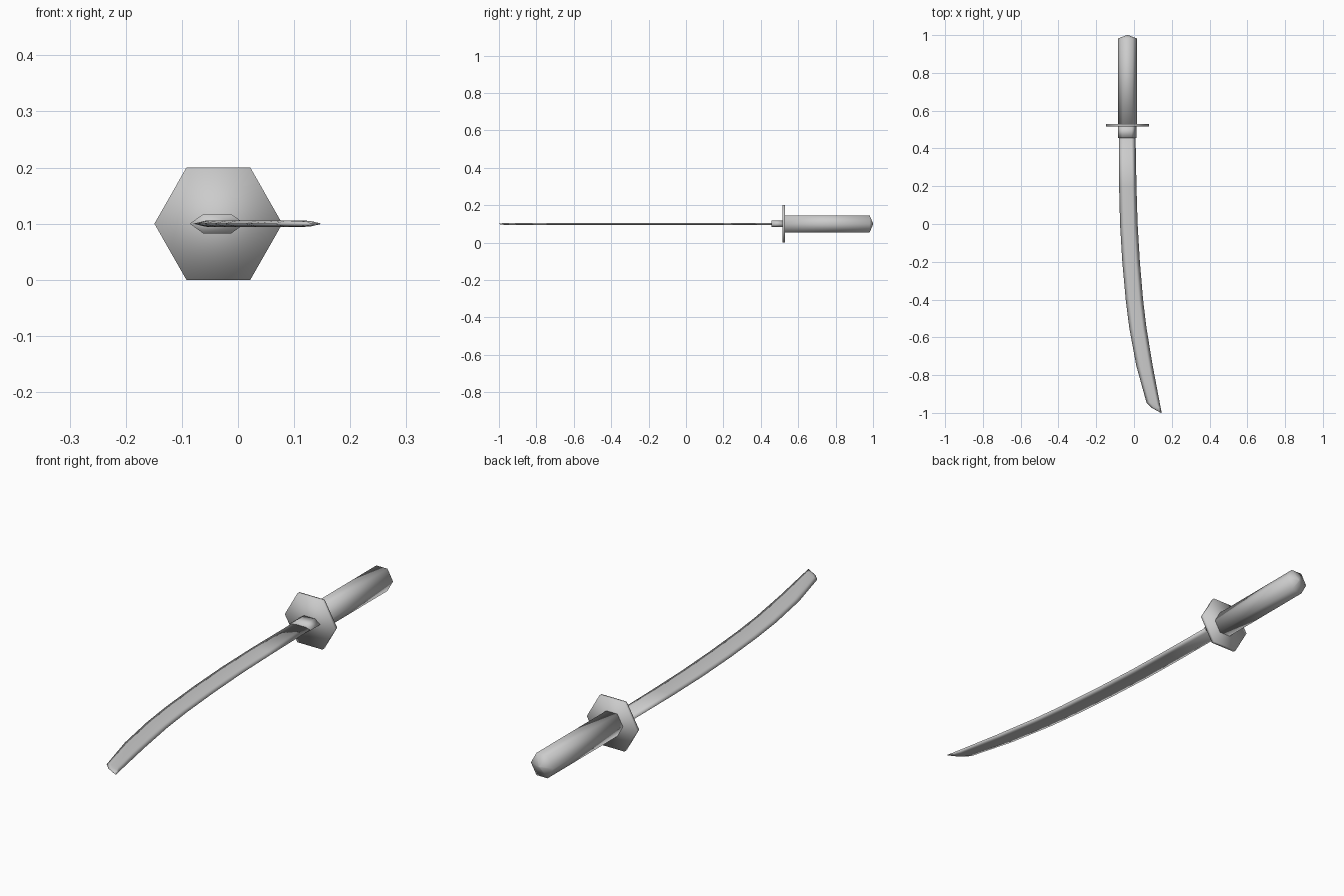
import bpy, bmesh

ZC = 0.1  # height of the sword's centre plane


def hex_loft(name, rings):
    """Loft hexagonal sections given as (y, left x, right x, half height)."""
    bm = bmesh.new()
    loops = []
    for y, x0, x1, h in rings:
        w = x1 - x0
        section = [(0, 0), (.25, 1), (.75, 1), (1, 0), (.75, -1), (.25, -1)]
        loops.append([bm.verts.new((x0 + w * u, y, ZC + h * v)) for u, v in section])
    for a, b in zip(loops, loops[1:]):
        for i in range(6):
            j = (i + 1) % 6
            bm.faces.new((a[i], a[j], b[j], b[i]))
    bm.faces.new(loops[0])
    bm.faces.new(loops[-1])
    bmesh.ops.remove_doubles(bm, verts=bm.verts, dist=0.0002)
    bmesh.ops.recalc_face_normals(bm, faces=bm.faces)
    for f in bm.faces:
        f.smooth = True
    mesh = bpy.data.meshes.new(name)
    bm.to_mesh(mesh)
    bm.free()
    obj = bpy.data.objects.new(name, mesh)
    bpy.context.collection.objects.link(obj)
    return obj


# Grip with a shallow pointed pommel
hex_loft("grip", [(0.525, -0.085, 0.016, 0.0455), (0.982, -0.085, 0.016, 0.0455),
                  (1.0, -0.038, -0.031, 0.003)])

# Hexagonal hand guard
hex_loft("guard", [(0.516, -0.149, 0.079, 0.1), (0.53, -0.149, 0.079, 0.1)])

# Collar between guard and blade
hex_loft("collar", [(0.456, -0.086, 0.012, 0.0175), (0.52, -0.086, 0.012, 0.0175)])

# Curved blade, from collar to angled tip
hex_loft("blade", [
    (0.47, -0.080, 0.008, 0.0055), (0.2, -0.079, 0.013, 0.0055),
    (0.0, -0.074, 0.019, 0.0055), (-0.2, -0.062, 0.031, 0.0055),
    (-0.4, -0.044, 0.048, 0.0055), (-0.55, -0.025, 0.066, 0.0055),
    (-0.75, 0.012, 0.099, 0.0055), (-0.945, 0.066, 0.136, 0.0055),
    (-0.972, 0.092, 0.141, 0.005), (-1.0, 0.142, 0.147, 0.001)])
